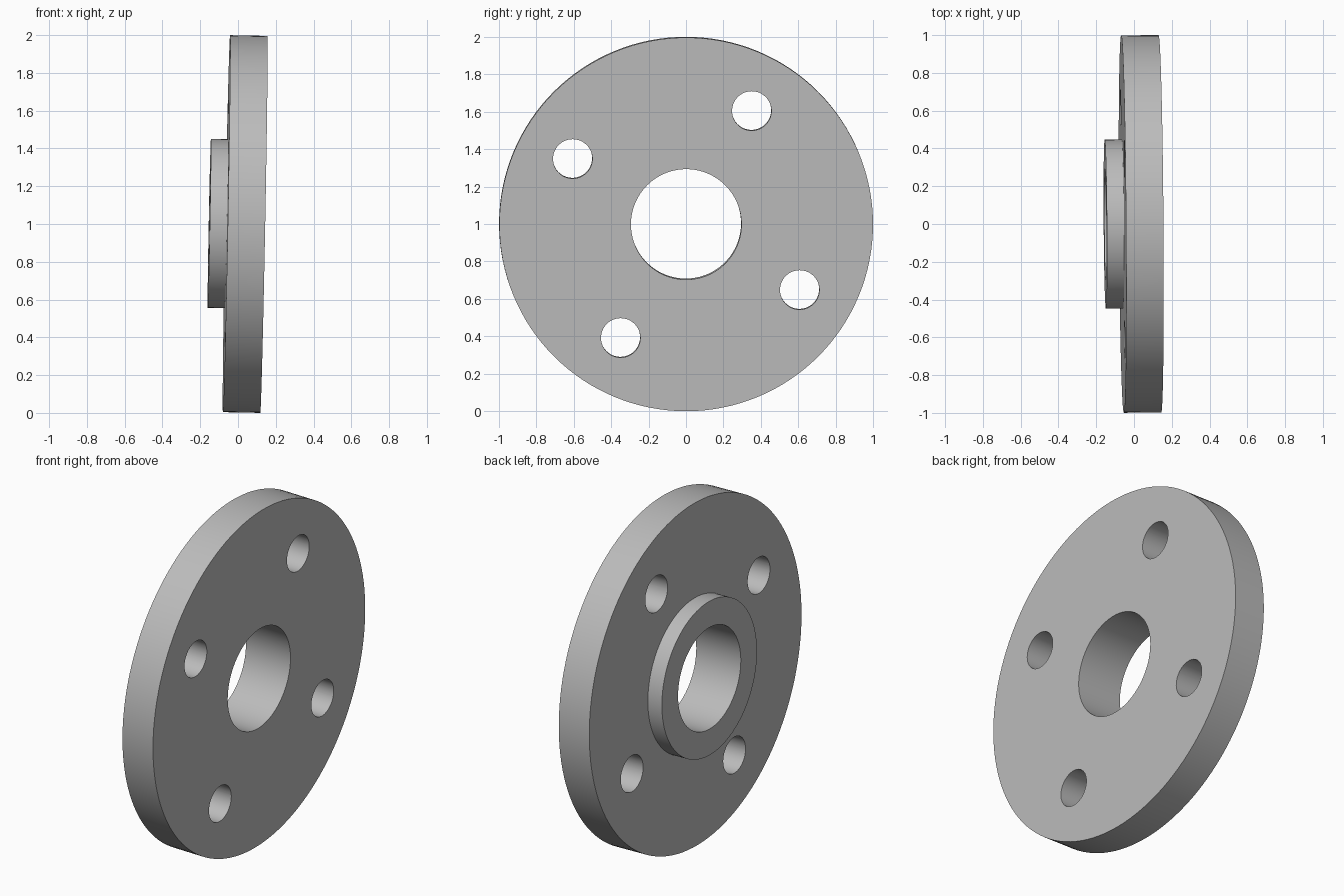
import bpy, bmesh, math
from mathutils import Vector, Matrix

cube = bpy.data.objects.get("Cube")
if cube:
    bpy.data.objects.remove(cube, do_unlink=True)

SEGMENTS = 128
DISC_R, HUB_R, BORE_R = 0.998, 0.447, 0.295
HUB_END, DISC_BACK, DISC_FACE = -0.152, -0.061, 0.137
BOLT_CIRCLE, BOLT_R = 0.70, 0.105

# Plain grey metal
grey = bpy.data.materials.new("grey_metal")
grey.use_nodes = True
colour = (0.5, 0.5, 0.5, 1)
grey.diffuse_color = colour
grey.node_tree.nodes["Principled BSDF"].inputs["Base Color"].default_value = colour


def add_object(name, bm):
    bmesh.ops.recalc_face_normals(bm, faces=bm.faces)
    mesh = bpy.data.meshes.new(name)
    bm.to_mesh(mesh)
    bm.free()
    mesh.materials.append(grey)
    obj = bpy.data.objects.new(name, mesh)
    bpy.context.collection.objects.link(obj)
    return obj


# Disc, raised hub and bore: one closed profile turned about the x axis
profile = [(BORE_R, HUB_END), (HUB_R, HUB_END), (HUB_R, DISC_BACK),
           (DISC_R, DISC_BACK), (DISC_R, DISC_FACE), (BORE_R, DISC_FACE)]
bm = bmesh.new()
rings = []
for i in range(SEGMENTS):
    a = math.tau * i / SEGMENTS
    rings.append([bm.verts.new((x, r * math.cos(a), r * math.sin(a))) for r, x in profile])
for i, ring in enumerate(rings):
    following = rings[(i + 1) % SEGMENTS]
    for j in range(len(profile)):
        k = (j + 1) % len(profile)
        bm.faces.new((ring[j], ring[k], following[k], following[j]))
flange = add_object("flange", bm)

# Four bolt hole cutters
bm = bmesh.new()
for i in range(4):
    a = math.radians(60 + 90 * i)
    place = Matrix.Translation((0, BOLT_CIRCLE * math.cos(a), BOLT_CIRCLE * math.sin(a)))
    bmesh.ops.create_cone(bm, cap_ends=True, segments=64, radius1=BOLT_R, radius2=BOLT_R,
                          depth=1, matrix=place @ Matrix.Rotation(math.pi / 2, 4, "Y"))
cutter = add_object("bolt_hole_cutter", bm)
cutter.hide_render = True

cut = flange.modifiers.new("bolt_holes", "BOOLEAN")
cut.operation = "DIFFERENCE"
cut.solver = "EXACT"
cut.object = cutter
bpy.ops.object.select_all(action="DESELECT")
flange.select_set(True)
bpy.context.view_layer.objects.active = flange
bpy.ops.object.modifier_apply(modifier=cut.name)
bpy.data.objects.remove(cutter, do_unlink=True)
bpy.ops.object.shade_smooth_by_angle(angle=math.radians(30))

# Slight lean of the axis
axis = Vector((1, 0.007, -0.019))
flange.rotation_mode = "QUATERNION"
flange.rotation_quaternion = Vector((1, 0, 0)).rotation_difference(axis)
flange.location = (0, 0, 1.0006)
